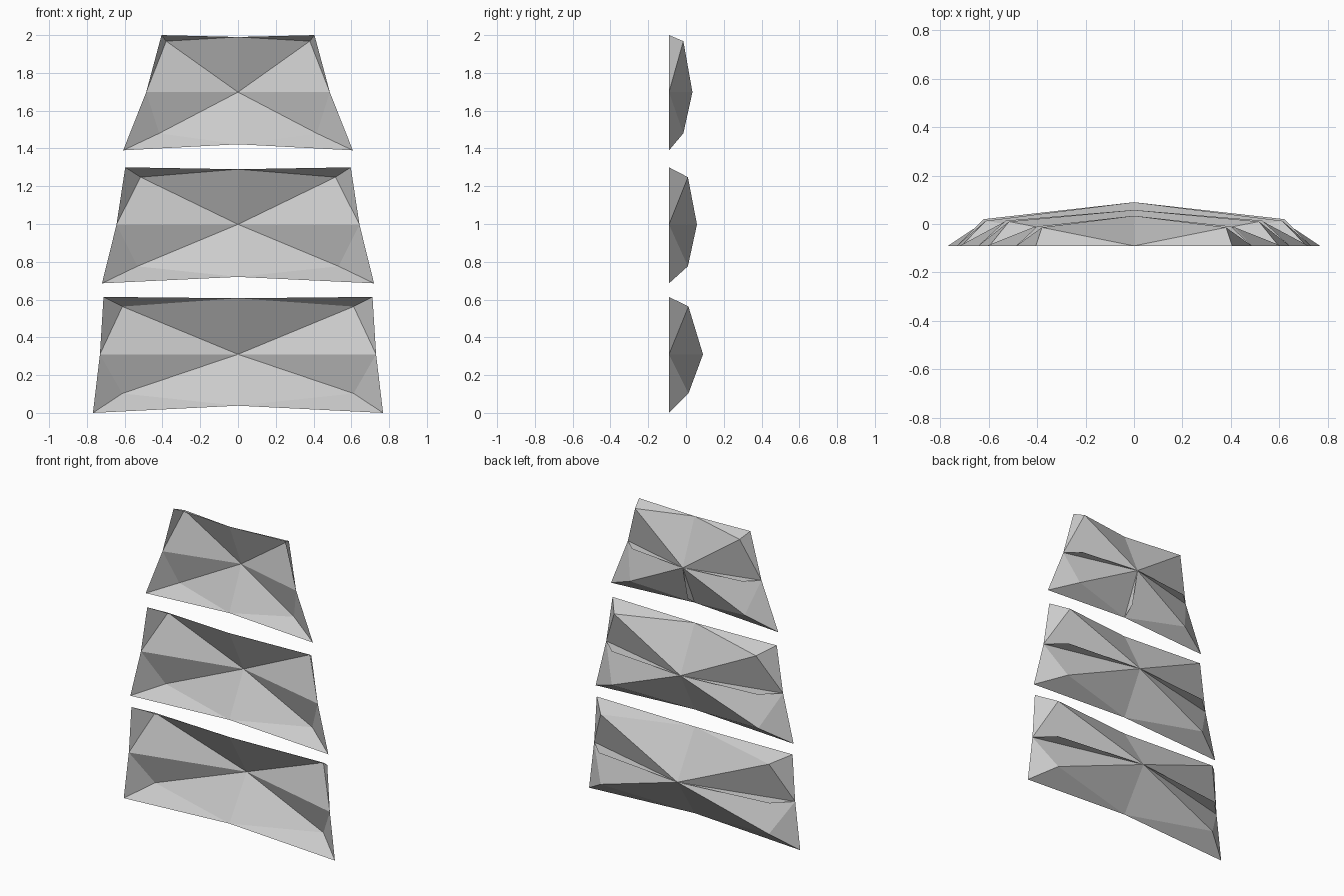
import bpy, bmesh

if "Cube" in bpy.data.objects:
    bpy.data.objects.remove(bpy.data.objects["Cube"])

BACK = -0.09   # plane of every plate's open rim


def link(bm, name):
    mesh = bpy.data.meshes.new(name)
    bm.to_mesh(mesh)
    bm.free()
    ob = bpy.data.objects.new(name, mesh)
    bpy.context.collection.objects.link(ob)
    return ob


def plate(name, top, top_mid, inner_top, side, web, centre, inner_low, low, low_mid):
    """Open faceted shell: half is built on +x, then mirrored."""
    bm = bmesh.new()
    rim = lambda x, z: bm.verts.new((x, BACK, z))
    vert = lambda x, y, z: bm.verts.new((x, y, z))
    k, p, s = rim(*top), rim(0, top_mid), rim(*side)
    l, q = rim(*low), rim(0, low_mid)
    t, c, b = vert(*inner_top), vert(*centre), vert(*inner_low)
    # upper facets, side facets, lower facets
    for face in ((k, t, p), (t, c, p), (k, s, t), (s, c, t),
                 (s, b, c), (l, b, s), (l, q, b), (q, c, b)):
        bm.faces.new(face)
    bmesh.ops.recalc_face_normals(bm, faces=bm.faces)
    bm.normal_update()
    if sum(f.normal.y for f in bm.faces) < 0:
        bmesh.ops.reverse_faces(bm, faces=bm.faces)
    # thin horizontal web standing in the side valley
    bm.faces.new([vert(*v.co) for v in (s, c)] + [vert(*web)])
    mirror = link(bm, name).modifiers.new("mirror", 'MIRROR')
    mirror.use_clip = True


# three stacked plates, narrowing upward
plate("lower_plate", (0.712, 0.614), 0.607, (0.612, 0.013, 0.563), (0.731, 0.31),
      (0.62, 0.02, 0.31), (0, 0.09, 0.31), (0.612, 0.013, 0.103), (0.768, 0.0), 0.038)
plate("middle_plate", (0.597, 1.30), 1.29, (0.516, 0.01, 1.248), (0.643, 0.998),
      (0.53, 0.014, 0.998), (0, 0.058, 0.998), (0.533, 0.01, 0.776), (0.72, 0.686), 0.72)
plate("upper_plate", (0.405, 2.0), 1.99, (0.38, -0.014, 1.968), (0.486, 1.698),
      (0.40, -0.01, 1.698), (0, 0.034, 1.698), (0.417, -0.014, 1.48), (0.608, 1.39), 1.422)

# small upright web in the upper plate's lower valley
bm = bmesh.new()
bm.faces.new([bm.verts.new((0, y, z)) for y, z in ((0.034, 1.698), (-0.014, 1.48), (BACK, 1.422))])
link(bm, "upper_plate_web")
